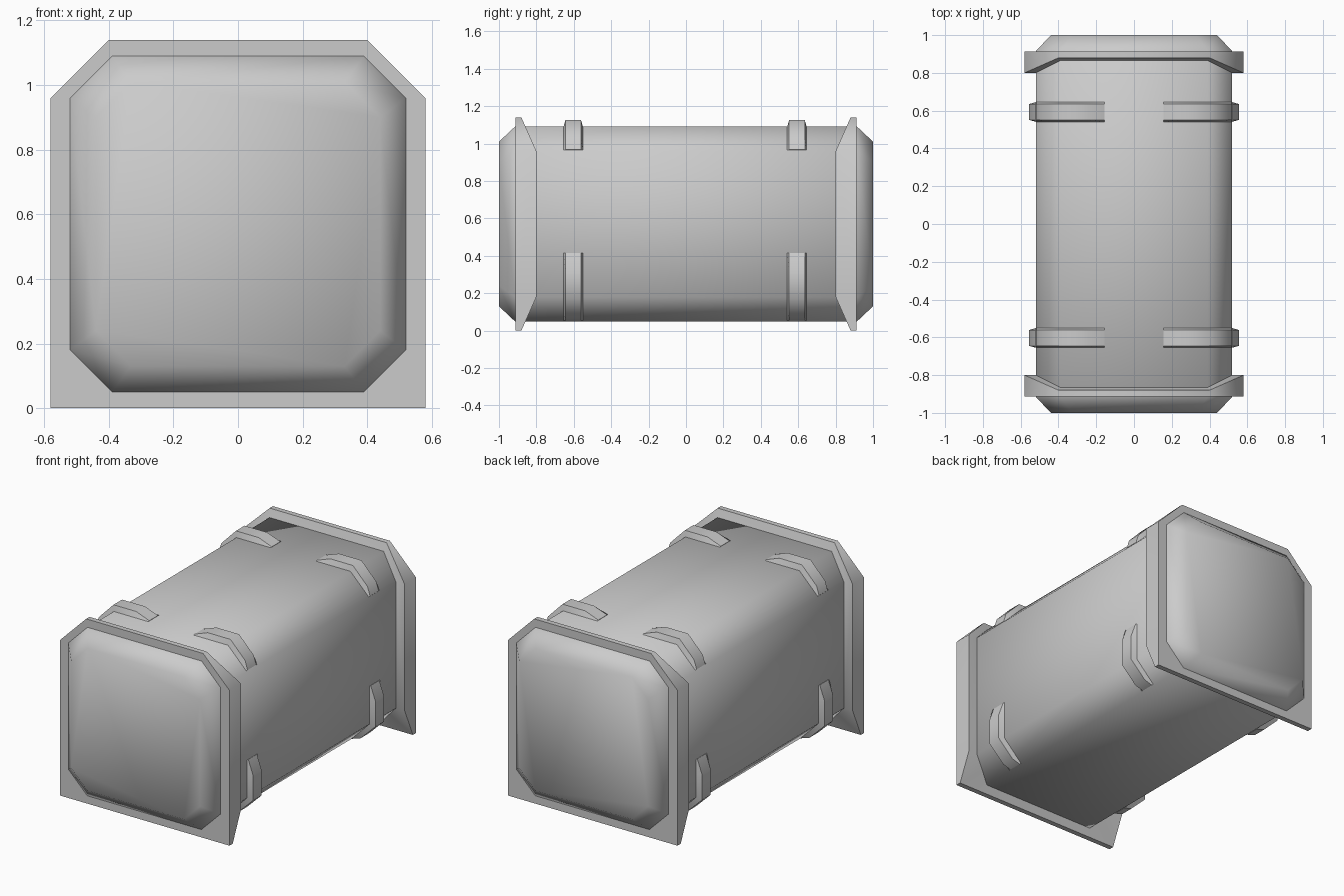
import bpy, bmesh, math

cube = bpy.data.objects.get("Cube")
if cube:
    bpy.data.objects.remove(cube, do_unlink=True)

MID = 0.57  # height of the container's long axis

grey = bpy.data.materials.new("Light grey")
grey.use_nodes = True
COLOR = (0.6, 0.6, 0.6, 1)
grey.diffuse_color = COLOR
grey.node_tree.nodes["Principled BSDF"].inputs["Base Color"].default_value = COLOR


def loft(name, rings, caps=True, loop=False, angle=50):
    """Skin equal-length closed rings of points, capped or joined end to end."""
    bm = bmesh.new()
    rows = [[bm.verts.new(p) for p in ring] for ring in rings]
    n = len(rows[0])
    pairs = list(zip(rows, rows[1:])) + ([(rows[-1], rows[0])] if loop else [])
    for a, b in pairs:
        for i in range(n):
            j = (i + 1) % n
            bm.faces.new((a[i], a[j], b[j], b[i]))
    if caps and not loop:
        bm.faces.new(rows[0])
        bm.faces.new(rows[-1])
    bmesh.ops.recalc_face_normals(bm, faces=bm.faces)
    mesh = bpy.data.meshes.new(name)
    bm.to_mesh(mesh)
    bm.free()
    mesh.materials.append(grey)
    obj = bpy.data.objects.new(name, mesh)
    bpy.context.collection.objects.link(obj)
    bpy.ops.object.select_all(action="DESELECT")
    obj.select_set(True)
    bpy.context.view_layer.objects.active = obj
    bpy.ops.object.shade_smooth_by_angle(angle=math.radians(angle))
    return obj


def mirrored(half):
    """Close a right-hand half outline by mirroring it across x."""
    return half + [(-p[0], *p[1:]) for p in reversed(half)]


# Body: chamfered square tube with tapered ends
R, C = 0.52, 0.39
octagon = mirrored([(C, R), (R, C), (R, -C), (C, -R)])


def section(y, scale):
    return [(x * scale, y, MID + z * scale) for x, z in octagon]


loft("body", [section(-1, 0.846), section(-0.915, 1), section(0.915, 1), section(1, 0.846)])

# End frames: flared collars with square feet at the bottom corners
inner = mirrored([(C, 0.865, 1.09), (R, 0.80, 0.96), (R, 0.80, 0.18),
                  (0.455, 0.83, 0.115), (C, 0.865, 0.05)])
outer = mirrored([(0.40, 0.88, 1.14), (0.58, 0.80, 0.96), (0.58, 0.80, 0.18),
                  (0.58, 0.88, 0), (0.40, 0.88, 0)])
for side, label in ((-1, "front"), (1, "back")):
    rings = [[(x, side * y, z) for x, y, z in inner],
             [(x, side * y, z) for x, y, z in outer],
             [(x, side * 0.912, z) for x, y, z in outer],
             [(x, side * 0.912, z) for x, y, z in inner]]
    loft(label + "_frame", rings, loop=True)

# Corner straps: tapered bands bent over each chamfer, as (base, raised) pairs
strap = [((0.155, R), (0.155, R + 0.002)), ((0.245, R), (0.245, 0.555)),
         ((C, R), (0.40, 0.555)), ((0.48, 0.43), (0.50, 0.452)),
         ((0.515, 0.395), (0.517, 0.397))]
for y, end in ((-0.603, "front"), (0.593, "back")):
    for sx, hand in ((1, "left"), (-1, "right")):
        for level in ("upper", "lower"):
            rings = []
            for base, top in strap:
                if level == "lower":
                    base, top = [(b, -a) for a, b in (base, top)]
                rings.append([(sx * px, y + dy, MID + pz) for (px, pz), dy in
                              ((base, -0.052), (top, -0.042), (top, 0.042), (base, 0.052))])
            loft(f"{end}_{hand}_{level}_strap", rings)
